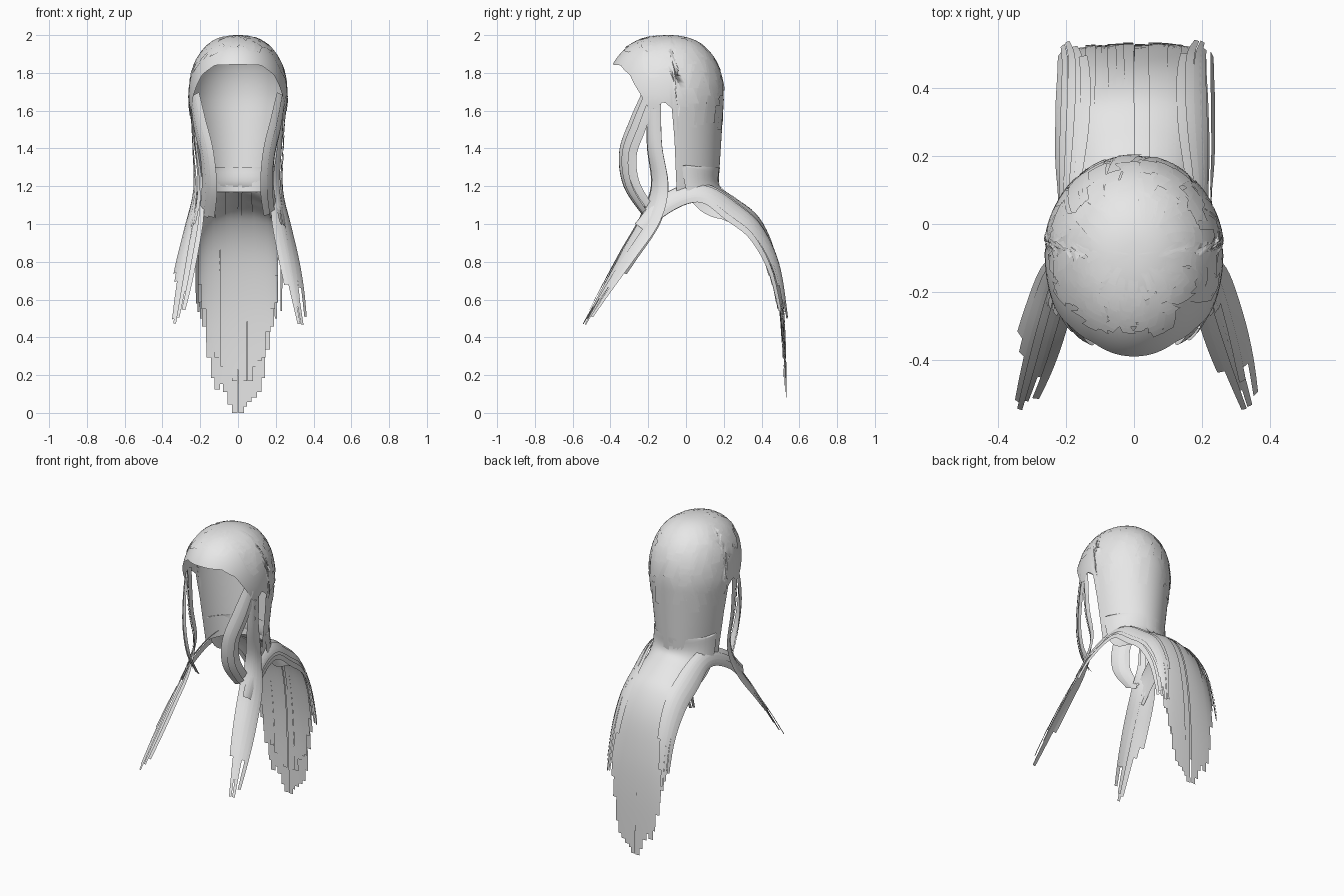
import bpy, bmesh, math, random
from mathutils import Vector

random.seed(4)
cube = bpy.data.objects.get("Cube")
if cube:
    bpy.data.objects.remove(cube)

hair = bpy.data.materials.new("pale_grey_hair")
hair.use_nodes = True
grey = (0.8, 0.8, 0.8, 1)
hair.diffuse_color = grey
hair.node_tree.nodes["Principled BSDF"].inputs["Base Color"].default_value = grey


def add_sheet(bm, rows):
    """Quad sheet through rows of points."""
    vs = [[bm.verts.new(p) for p in row] for row in rows]
    for a, b in zip(vs, vs[1:]):
        for j in range(len(a) - 1):
            bm.faces.new((a[j], b[j], b[j + 1], a[j + 1]))


def finish(name, bm):
    mesh = bpy.data.meshes.new(name)
    bm.to_mesh(mesh)
    bm.free()
    mesh.materials.append(hair)
    for f in mesh.polygons:
        f.use_smooth = True
    obj = bpy.data.objects.new(name, mesh)
    bpy.context.collection.objects.link(obj)


def spline(points, t):
    """Smooth curve through the points, t from 0 to 1."""
    n = len(points) - 1
    i = min(int(t * n), n - 1)
    f = t * n - i
    p = [Vector(points[max(0, min(n, i + k))]) for k in (-1, 0, 1, 2)]
    return 0.5 * (2 * p[1] + (p[2] - p[0]) * f
                  + (2 * p[0] - 5 * p[1] + 4 * p[2] - p[3]) * f * f
                  + (3 * p[1] - p[0] - 3 * p[2] + p[3]) * f ** 3)


def direction(points, t):
    return (spline(points, min(1, t + 0.01)) - spline(points, max(0, t - 0.01))).normalized()


# Hairline height by angle from the front, in degrees
HAIRLINE = [(0, 1.845), (32, 1.84), (50, 1.79), (62, 1.70), (72, 1.61), (78, 1.61),
            (85, 1.65), (93, 1.61), (96, 1.45), (98, 1.17), (180, 1.17)]


def hairline(deg):
    deg = min(abs(deg), 180)
    for (a, za), (b, zb) in zip(HAIRLINE, HAIRLINE[1:]):
        if deg <= b:
            return za + (zb - za) * (deg - a) / (b - a)


def cap_point(deg, t, lift=0.0):
    """Point on the head cap, t runs from crown to hairline."""
    z = 2 - (2 - hairline(deg)) * t * t
    a = math.radians(deg)
    if z > 1.65:
        rx = ry = max(0, 1 - ((z - 1.65) / 0.35) ** 2.3) ** (1 / 2.3)
    else:
        rx, ry = 1 - 0.46 * (1.65 - z), 1 - 0.22 * (1.65 - z)
    depth = 0.34 if abs(deg) < 90 else 0.29
    x, y = 0.262 * rx * math.sin(a), -depth * ry * math.cos(a)
    rise = max(0, (z - 1.65) / 0.35) * lift * 0.6
    return Vector((x * (1 + 3 * lift), y * (1 + 3 * lift) - 0.09, min(z + rise, 2)))


# Head cap
bm = bmesh.new()
add_sheet(bm, [[cap_point(d, t / 28) for d in range(-180, 181, 3)] for t in range(29)])
bmesh.ops.remove_doubles(bm, verts=bm.verts, dist=0.0001)
finish("head_cap", bm)

# Overlapping slanted short locks on the crown
bm = bmesh.new()
for k in range(230):
    d = random.uniform(-180, 180)
    w = random.uniform(8, 16)
    t0 = random.uniform(0.12, 0.6)
    t1 = t0 + random.uniform(0.12, 0.2)
    twist = random.choice((-1, 1)) * random.uniform(4, 14)
    lift = random.uniform(0.001, 0.004)
    add_sheet(bm, [[cap_point(d + w * s + twist * i / 5, t0 + (t1 - t0) * i / 5, lift + 0.004 * i / 5)
                    for s in (-0.5, 0, 0.5)] for i in range(6)])
finish("crown_locks", bm)

# Long back mane made of ragged strips along one sweeping path
SWEEP = [(0, 0.177, 1.3), (0, 0.178, 1.2), (0, 0.27, 1.13), (0, 0.38, 1.04),
         (0, 0.46, 0.88), (0, 0.505, 0.65), (0, 0.525, 0.38), (0, 0.53, 0.0)]


def mane_point(u, t, lift):
    """Point on the mane: half-round at the neck, flattening to the tip."""
    u = max(-1, min(1, u))
    tan = direction(SWEEP, t)
    out = Vector((0, -tan.z, tan.y))
    drop = (0.02 + 0.22 * (1 - t) ** 1.7) * (1 - math.sqrt(1 - u * u * 0.97))
    return spline(SWEEP, t) + out * (lift - drop) + Vector((0.212 * u, 0, 0))


def sweep_end(z):
    """Path position where the sweep falls to height z."""
    return next((i / 200 for i in range(80, 201) if spline(SWEEP, i / 200).z <= z), 1)


bm = bmesh.new()
STRIPS = 18
for layer in range(2):
    for k in range(STRIPS):
        u = ((k + 0.5) / STRIPS * 2 - 1)
        tip = 0.03 + 0.62 * abs(u) ** 2.8 + random.uniform(0, 0.09) + 0.1 * layer
        if layer == 0 and k in (STRIPS // 2 - 1, STRIPS // 2):
            tip = 0
        end = sweep_end(tip)
        half = 1.25 / STRIPS
        lift = random.uniform(-0.004, 0.004) - 0.008 * layer
        skew = random.uniform(-0.03, 0.03)
        add_sheet(bm, [[mane_point(u + half * s + skew * i / 36, end * i / 36, lift)
                        for s in (1, 0.5, 0, -0.5, -1)] for i in range(37)])
finish("back_mane", bm)


def lock(name, side, path, widths, dirs, strands, fray):
    """Bundle of flat strands; side is +1 for left, -1 for right."""
    bm = bmesh.new()
    size = [(w, 0, 0) for w in widths]
    for k in range(strands):
        off = (k + 0.5) / strands - 0.5
        end = 1 - random.uniform(0, fray) * (0.3 + 1.4 * abs(off))
        if k == strands // 2:
            end = 1
        lift = random.uniform(-0.006, 0.006)
        skew = random.uniform(-0.15, 0.15)
        rows = []
        for i in range(31):
            t = end * i / 30
            tan = direction(path, t)
            across = Vector(dirs[0]).lerp(Vector(dirs[1]), t)
            across = (across - tan * across.dot(tan)).normalized()
            out = tan.cross(across)
            w = spline(size, t).x
            row = []
            for s in (-0.5, 0, 0.5):
                v = off + 1.35 * s / strands + skew * t ** 3
                q = spline(path, t) + across * w * v + out * (lift - 0.5 * w * v * v)
                row.append(Vector((q.x * side, q.y, q.z)))
            rows.append(row if side > 0 else row[::-1])
        add_sheet(bm, rows)
    finish(name, bm)


for side, label in ((1, "left"), (-1, "right")):
    # Face-framing loop
    lock(label + "_face_lock", side,
         [(0.24, -0.205, 1.68), (0.215, -0.265, 1.53), (0.178, -0.32, 1.37),
          (0.165, -0.3, 1.2), (0.18, -0.2, 1.04)],
         [0.08, 0.1, 0.1, 0.095, 0.08], [(0.45, 0.8, 0), (0.65, 0.65, 0)], 3, 0.06)
    # Long lock over the shoulder and chest
    lock(label + "_chest_lock", side,
         [(0.25, -0.17, 1.68), (0.235, -0.17, 1.42), (0.22, -0.145, 1.2),
          (0.24, -0.2, 1.03), (0.275, -0.32, 0.84), (0.305, -0.43, 0.66), (0.335, -0.54, 0.47)],
         [0.07, 0.08, 0.1, 0.14, 0.14, 0.12, 0.08],
         [(0.15, 0.95, 0), (0.95, 0.2, -0.35)], 7, 0.32)
    # Arch from the chest lock past the side and down the edge of the mane
    lock(label + "_shoulder_arch", side,
         [(0.25, -0.24, 0.98), (0.235, -0.14, 1.09), (0.215, 0.0, 1.165),
          (0.205, 0.12, 1.165), (0.2, 0.25, 1.08), (0.195, 0.38, 0.97),
          (0.195, 0.48, 0.77), (0.205, 0.53, 0.5)],
         [0.08, 0.1, 0.11, 0.12, 0.14, 0.13, 0.1, 0.06],
         [(-0.25, 0, 1), (-0.8, 0.5, 0.3)], 6, 0.18)
